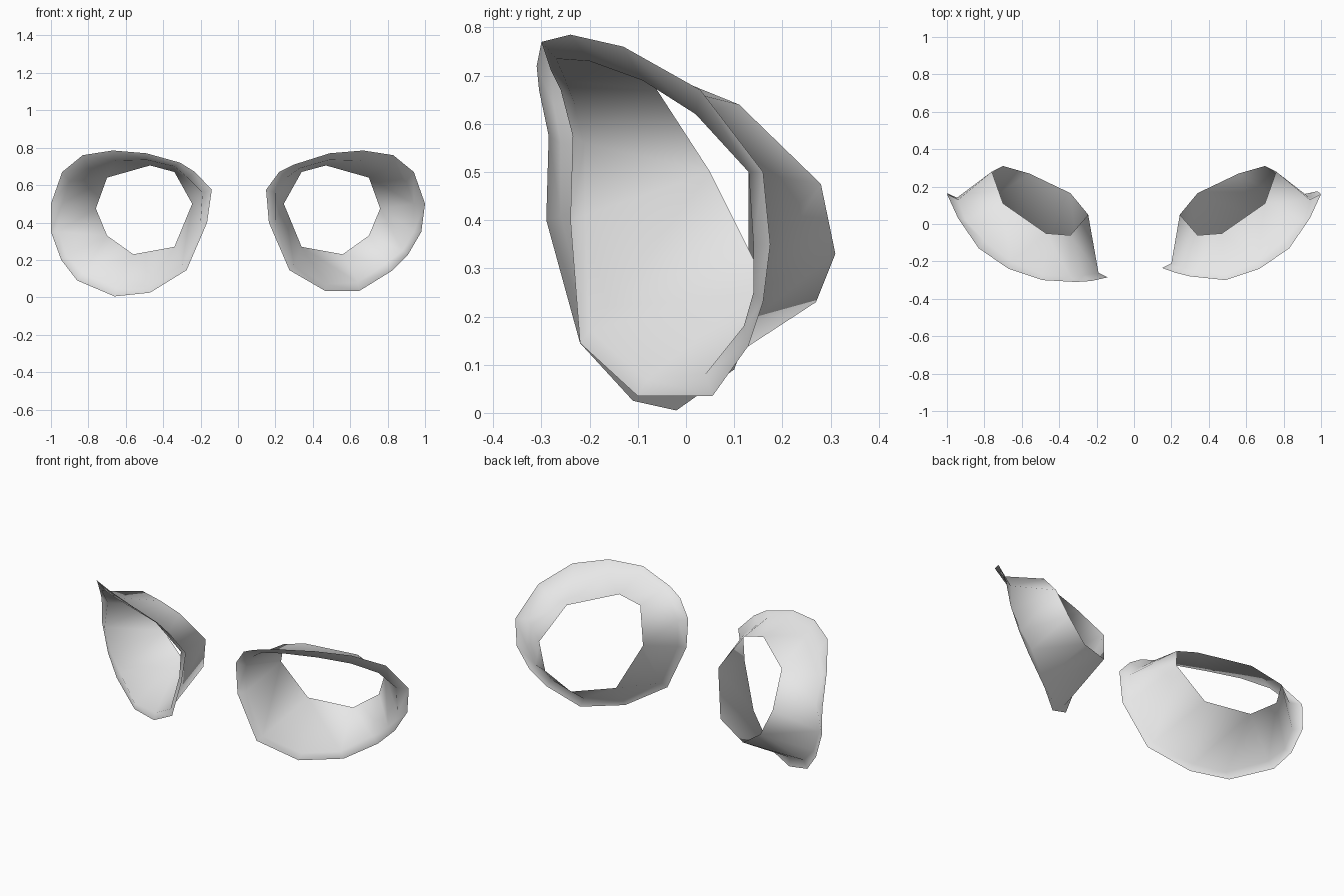
import bpy
from mathutils import Vector

# Remove the default object
default = bpy.data.objects.get("Cube")
if default:
    bpy.data.objects.remove(default, do_unlink=True)

# One plain grey for everything
grey = bpy.data.materials.new("light grey")
grey.use_nodes = True
grey.diffuse_color = (.8, .8, .8, 1)
grey.node_tree.nodes["Principled BSDF"].inputs["Base Color"].default_value = grey.diffuse_color

# Outer rim of the left socket, from the inner brow outward and round
RIM = [(.3, -.28, .71), (.49, -.3, .77), (.67, -.24, .785), (.83, -.13, .76), (.94, .03, .67),
       (1, .16, .5), (.98, .175, .35), (.91, .16, .23), (.82, .13, .14), (.65, .055, .035),
       (.465, -.1, .035), (.275, -.22, .145), (.165, -.24, .4), (.15, -.235, .575), (.22, -.26, .67)]

# Crease where the rim lip turns into the socket wall
CREASE = [(.33, -.25, .69), (.49, -.27, .735), (.66, -.2, .73), (.8, -.09, .69), (.9, .02, .62),
          (.94, .13, .5), (.94, .14, .35), (.88, .14, .25), (.79, .12, .18), (.64, .04, .08),
          (.47, -.08, .07), (.3, -.2, .17), (.2, -.21, .41), (.2, -.21, .56), (.26, -.23, .64)]

# Opening at the back of the socket
OPENING = [(.34, -.06, .67), (.47, -.05, .705), (.7, .11, .64), (.76, .28, .475),
           (.7, .31, .33), (.56, .27, .23), (.34, .165, .27), (.245, .05, .5)]

# The right socket is slightly uneven along its lower and inner rim
RIGHT_SHIFT = {0: (.01, -.03, .01), 7: (.035, -.02, -.03), 8: (.04, -.03, -.05),
               9: (.01, -.075, -.03), 10: (.005, -.01, -.01), 12: (0, -.05, 0),
               13: (-.01, -.05, 0), 14: (.01, -.045, 0), 6: (.02, -.01, 0)}


def strip(first, second, points):
    """Join two closed loops of any size with triangles along the shortest diagonals."""
    n, m = len(first), len(second)
    i = j = 0
    faces = []
    while i < n or j < m:
        a, b = first[i % n], second[j % m]
        next_a, next_b = first[(i + 1) % n], second[(j + 1) % m]
        along_first = (points[next_a] - points[b]).length
        along_second = (points[next_b] - points[a]).length
        if j == m or (i < n and along_first <= along_second):
            faces.append((a, next_a, b))
            i += 1
        else:
            faces.append((a, next_b, b))
            j += 1
    return faces


def build_socket(name, side):
    """Make one open socket; side is +1 for left and -1 for right."""
    points, loops = [], []
    for ring, shifted in ((RIM, True), (CREASE, True), (OPENING, False)):
        start = len(points)
        for index, co in enumerate(ring):
            point = Vector(co)
            if side < 0 and shifted:
                point += Vector(RIGHT_SHIFT.get(index, (0, 0, 0)))
            point.x *= side
            points.append(point)
        loops.append(list(range(start, len(points))))

    # Lip of quads, then the funnel-shaped wall
    rim, crease, opening = loops
    n = len(rim)
    faces = [(rim[k], rim[(k + 1) % n], crease[(k + 1) % n], crease[k]) for k in range(n)]
    faces += strip(crease, opening, points)
    if side < 0:
        faces = [tuple(reversed(face)) for face in faces]

    mesh = bpy.data.meshes.new(name)
    mesh.from_pydata(points, [], faces)
    mesh.materials.append(grey)
    mesh.shade_smooth()
    socket = bpy.data.objects.new(name, mesh)
    bpy.context.collection.objects.link(socket)
    return socket


build_socket("left_eye_socket", 1)
build_socket("right_eye_socket", -1)
